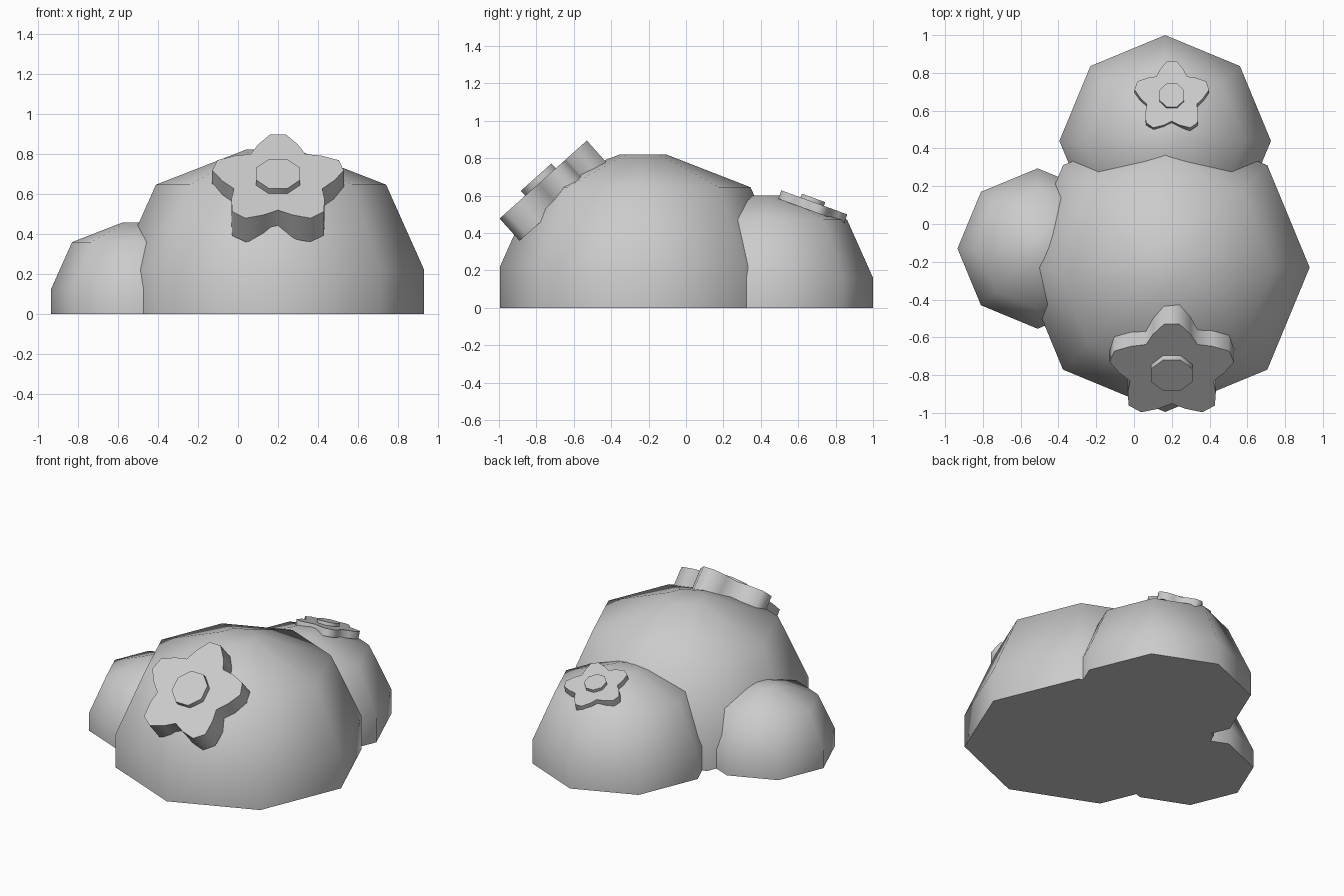
import bpy
import bmesh
from math import sin, cos, pi, radians
from mathutils import Matrix

cube = bpy.data.objects.get("Cube")
if cube:
    bpy.data.objects.remove(cube, do_unlink=True)

stone = bpy.data.materials.new("stone_grey")
stone.use_nodes = True
GREY = (0.6, 0.6, 0.6, 1.0)
stone.diffuse_color = GREY
stone.node_tree.nodes["Principled BSDF"].inputs["Base Color"].default_value = GREY


def ring(bm, outline, z):
    return [bm.verts.new((x, y, z)) for x, y in outline]


def bridge(bm, low, high):
    n = len(low)
    for i in range(n):
        j = (i + 1) % n
        bm.faces.new((low[i], low[j], high[j], high[i]))


def polygon(radius, sides=8, turn=0.0):
    return [(radius * cos(turn + 2 * pi * i / sides),
             radius * sin(turn + 2 * pi * i / sides)) for i in range(sides)]


def stack(name, layers, matrix):
    """Closed solid through a stack of (outline, height) layers."""
    bm = bmesh.new()
    rings = [ring(bm, outline, z) for outline, z in layers]
    for low, high in zip(rings, rings[1:]):
        bridge(bm, low, high)
    bm.faces.new(rings[0][::-1])
    bm.faces.new(rings[-1])
    bm.transform(matrix)
    mesh = bpy.data.meshes.new(name)
    bm.to_mesh(mesh)
    bm.free()
    mesh.materials.append(stone)
    obj = bpy.data.objects.new(name, mesh)
    bpy.context.scene.collection.objects.link(obj)
    bpy.ops.object.select_all(action="DESELECT")
    obj.select_set(True)
    bpy.context.view_layer.objects.active = obj
    bpy.ops.object.shade_smooth_by_angle(angle=radians(60))
    return obj


# Eight-sided boulders, all the same shape at different sizes
DOME = [(0.765, 0), (0.765, 0.22), (0.575, 0.645), (0.125, 0.82)]


def boulder(name, x, y, size):
    layers = [(polygon(r), z) for r, z in DOME]
    stack(name, layers, Matrix.Translation((x, y, 0)) @ Matrix.Scale(size, 4))


boulder("large_boulder", 0.165, -0.23, 1.0)
boulder("back_boulder", 0.165, 0.44, 0.732)
boulder("right_boulder", -0.51, -0.13, 0.555)

# Five-petalled flowers with an octagonal centre
PETAL = [(-21, 0.278), (-7, 0.335), (7, 0.335), (21, 0.278), (36, 0.232)]


def flower(name, location, tilt, size, depth):
    outline = []
    for k in range(5):
        for angle, r in PETAL:
            a = radians(90 + 72 * k + angle)
            outline.append((r * cos(a), r * sin(a)))
    matrix = (Matrix.Translation(location) @ Matrix.Rotation(radians(tilt), 4, "X")
              @ Matrix.Scale(size, 4))
    stack(name + "_petals", [(outline, -depth), (outline, 0)], matrix)
    hub = polygon(0.119, turn=pi / 8)
    stack(name + "_centre", [(hub, -depth / 2), (hub, 0.035)], matrix)


flower("large_flower", (0.2, -0.778, 0.673), 41.8, 1.0, 0.16)
flower("small_flower", (0.2, 0.675, 0.568), -20, 0.6, 0.08)
